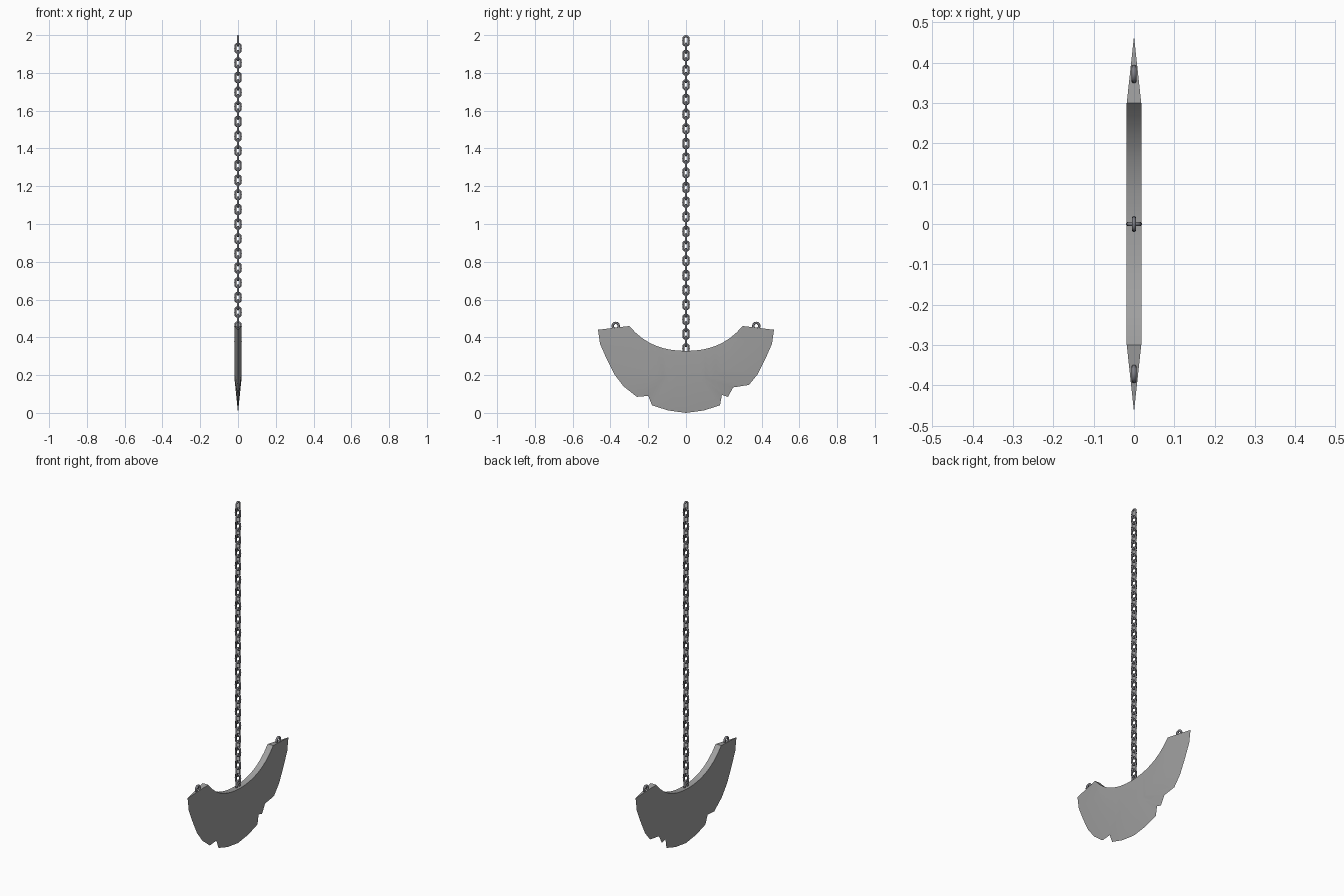
import bpy, bmesh, math

if "Cube" in bpy.data.objects:
    bpy.data.objects.remove(bpy.data.objects["Cube"])


def make_material(name, colour):
    mat = bpy.data.materials.new(name)
    mat.use_nodes = True
    mat.diffuse_color = colour
    mat.node_tree.nodes["Principled BSDF"].inputs["Base Color"].default_value = colour
    return mat


blade_steel = make_material("blade steel", (0.35, 0.35, 0.35, 1))
chain_iron = make_material("chain iron", (0.21, 0.21, 0.23, 1))


def smooth(obj, angle):
    bpy.ops.object.select_all(action="DESELECT")
    obj.select_set(True)
    bpy.context.view_layer.objects.active = obj
    bpy.ops.object.shade_smooth_by_angle(angle=math.radians(angle))


# Blade: chipped outer edge (y, z), joined to curved bevel and back lines
horn = [(0.466, 0.44), (0.455, 0.365), (0.42, 0.285), (0.38, 0.205)]
belly = [(0.18, 0.04), (0.095, 0.013), (0, 0)]
left_chip = [(0.33, 0.14), (0.26, 0.085), (0.20, 0.09)]
right_chip = [(0.333, 0.148), (0.25, 0.135), (0.222, 0.085), (0.19, 0.095)]
edge = [(-y, z) for y, z in horn + left_chip + belly] + (horn + right_chip + belly[:-1])[::-1]

HALF_THICK = 0.018
HORN_Y = 0.30


def back_z(y):
    return 0.328 + 0.938 * y ** 2 + 5.87 * y ** 4


def bevel_z(y):
    return 0.175 + 0.389 * y ** 2 + 30.9 * y ** 4


bm = bmesh.new()
end_angle = math.atan2(horn[0][0], 0.46 - horn[0][1])
columns = []
for y, z in edge:
    iy = HORN_Y * math.atan2(y, 0.46 - z) / end_angle
    section = [(HALF_THICK, iy, back_z(iy)), (HALF_THICK, iy, bevel_z(iy)), (0, y, z),
               (-HALF_THICK, iy, bevel_z(iy)), (-HALF_THICK, iy, back_z(iy))]
    columns.append([bm.verts.new(p) for p in section])
for a, b in zip(columns, columns[1:]):
    for i in range(5):
        j = (i + 1) % 5
        bm.faces.new((a[i], b[i], b[j], a[j]))
for end in (columns[0], columns[-1]):
    bm.faces.new(end)
bmesh.ops.remove_doubles(bm, verts=bm.verts, dist=0.002)
bmesh.ops.recalc_face_normals(bm, faces=bm.faces)
mesh = bpy.data.meshes.new("blade")
bm.to_mesh(mesh)
bm.free()
mesh.materials.append(blade_steel)
blade = bpy.data.objects.new("blade", mesh)
bpy.context.collection.objects.link(blade)
smooth(blade, 30)


def add_ring(name, location, radius, wire, stretch=0, turn=0):
    """Upright ring facing x, pulled apart vertically into a link."""
    bpy.ops.mesh.primitive_torus_add(major_radius=radius, minor_radius=wire,
                                     major_segments=12, minor_segments=8)
    ring = bpy.context.object
    ring.name = name
    for v in ring.data.vertices:
        x, y, z = v.co
        if abs(x) > 0.001:
            x += math.copysign(stretch, x)
        v.co = (z, y, x)
    ring.data.flip_normals()
    ring.location = location
    ring.rotation_euler.z = turn
    ring.data.materials.append(chain_iron)
    smooth(ring, 50)
    return ring


# Chain: alternating links hanging down to the back of the blade
PITCH = 0.0388
for i in range(43):
    add_ring("chain_link", (0, 0, 1.9695 - PITCH * i), 0.0145, 0.0055,
             0.0105, math.pi / 2 * (i % 2))

# Eyelets on the two horn ends
for side, name in ((-1, "front_eyelet"), (1, "back_eyelet")):
    add_ring(name, (0, side * 0.372, 0.460), 0.0165, 0.0065)
